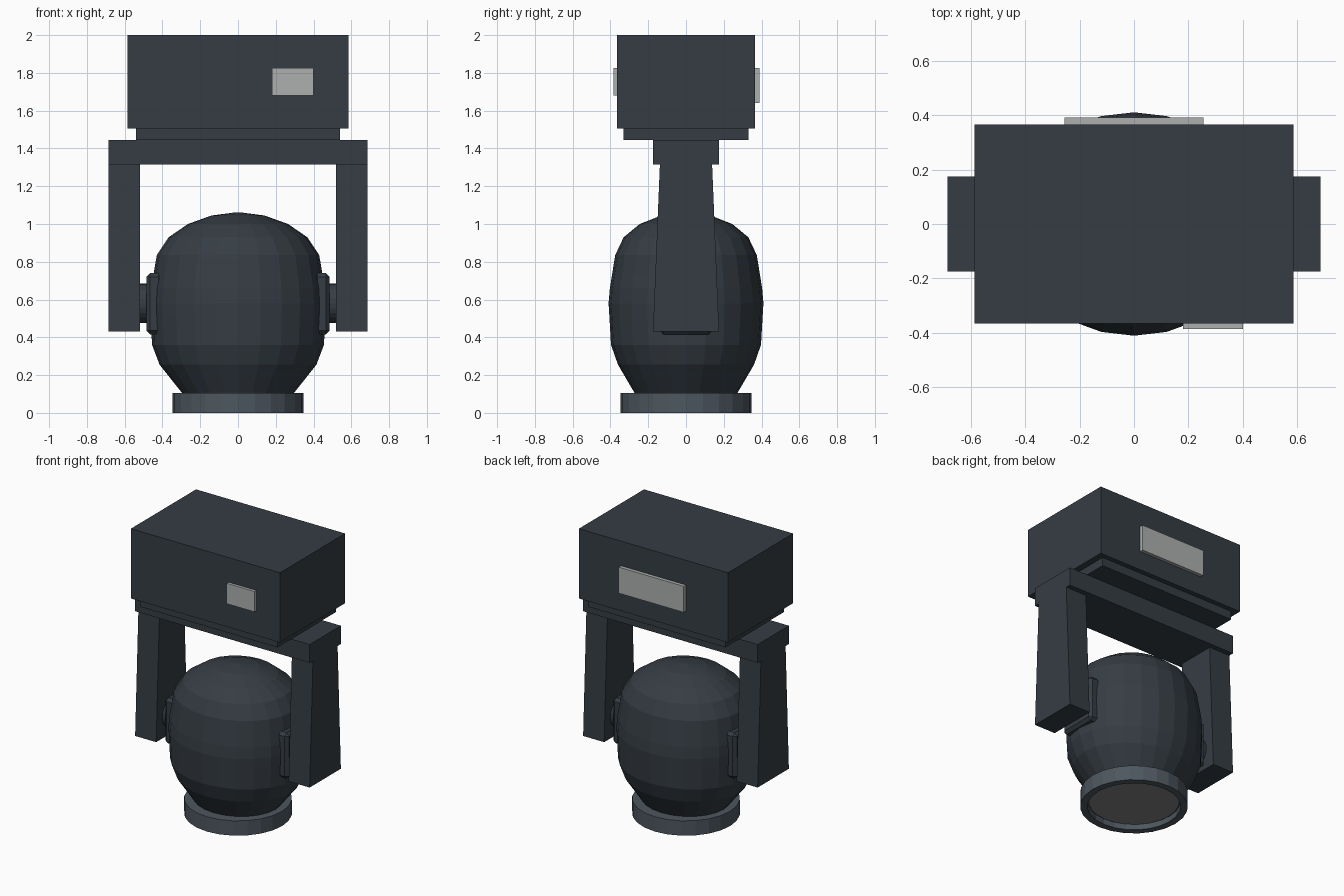
import bpy, bmesh, math

if "Cube" in bpy.data.objects:
    bpy.data.objects.remove(bpy.data.objects["Cube"])


def material(name, rgb):
    m = bpy.data.materials.new(name)
    m.diffuse_color = (*rgb, 1)
    m.use_nodes = True
    m.node_tree.nodes["Principled BSDF"].inputs["Base Color"].default_value = m.diffuse_color
    return m


DARK = material("dark_casing", (0.036, 0.046, 0.057))
RING = material("ring_slate", (0.075, 0.095, 0.115))
GREY = material("pale_grey", (0.42, 0.43, 0.43))
GLASS = material("lens_grey", (0.22, 0.22, 0.22))


def finish(bm, name, mat):
    bmesh.ops.recalc_face_normals(bm, faces=bm.faces)
    me = bpy.data.meshes.new(name)
    bm.to_mesh(me)
    bm.free()
    ob = bpy.data.objects.new(name, me)
    me.materials.append(mat)
    bpy.context.collection.objects.link(ob)
    return ob


def box(name, x0, x1, y0, y1, z0, z1, mat, top_y=1.0):
    """Box from its limits; top_y narrows the top in y."""
    bm = bmesh.new()
    bmesh.ops.create_cube(bm, size=1)
    for v in bm.verts:
        k = top_y if v.co.z > 0 else 1.0
        v.co = ((x0 + x1) / 2 + v.co.x * (x1 - x0),
                (y0 + y1) / 2 + v.co.y * (y1 - y0) * k,
                (z0 + z1) / 2 + v.co.z * (z1 - z0))
    return finish(bm, name, mat)


def loft(name, rows, mat, sides=24, closed=False):
    """Stack of elliptical rings (rx, ry, z); closed joins last ring to first."""
    bm = bmesh.new()
    rings = []
    for rx, ry, z in rows:
        rings.append([bm.verts.new((rx * math.cos(a), ry * math.sin(a), z))
                      for a in (2 * math.pi * i / sides for i in range(sides))])
    pairs = list(zip(rings, rings[1:]))
    if closed:
        pairs.append((rings[-1], rings[0]))
    else:
        bm.faces.new(rings[0])
        bm.faces.new(rings[-1])
    for a, b in pairs:
        for i in range(sides):
            j = (i + 1) % sides
            bm.faces.new((a[i], a[j], b[j], b[i]))
    return finish(bm, name, mat)


# Base housing and its step plate
box("base_housing", -0.585, 0.585, -0.365, 0.365, 1.505, 2.0, DARK)
box("base_plate", -0.54, 0.54, -0.33, 0.33, 1.445, 1.505, DARK)

# Panels on front and back of the housing
box("front_display", 0.18, 0.40, -0.385, -0.36, 1.68, 1.825, GREY)
box("back_panel", -0.255, 0.255, 0.36, 0.39, 1.64, 1.825, GREY)

# Yoke
box("yoke_beam", -0.685, 0.685, -0.175, 0.175, 1.315, 1.445, DARK)
for s, side in ((-1, "left"), (1, "right")):
    def span(a, b):
        return sorted((s * a, s * b))

    box(side + "_yoke_arm", *span(0.52, 0.685), -0.175, 0.175, 0.43, 1.315, DARK, 0.79)

    # Bevelled mounting plate on the head
    plate = box(side + "_pivot_plate", *span(0.40, 0.485), -0.14, 0.14, 0.415, 0.74, DARK)
    bev = plate.modifiers.new("bevel", "BEVEL")
    bev.width = 0.02
    bev.segments = 1

    # Tilt axle
    bm = bmesh.new()
    bmesh.ops.create_cone(bm, cap_ends=True, segments=24, radius1=0.105,
                          radius2=0.105, depth=0.08)
    axle = finish(bm, side + "_tilt_axle", DARK)
    axle.rotation_euler = (0, math.pi / 2, 0)
    axle.location = (s * 0.50, 0, 0.58)

# Head shell
loft("head_shell", [
    (0.285, 0.265, 0.09), (0.30, 0.275, 0.11), (0.415, 0.36, 0.255),
    (0.455, 0.397, 0.36), (0.462, 0.405, 0.50), (0.464, 0.41, 0.58),
    (0.46, 0.403, 0.66), (0.447, 0.391, 0.735), (0.43, 0.375, 0.835),
    (0.367, 0.33, 0.93), (0.265, 0.245, 1.0), (0.14, 0.13, 1.045),
    (0.01, 0.01, 1.062)], DARK)

# Lens ring and recessed lens
loft("lens_ring", [(0.347, 0.347, 0.0), (0.347, 0.347, 0.105),
                   (0.27, 0.27, 0.105), (0.27, 0.27, 0.05), (0.30, 0.30, 0.04),
                   (0.30, 0.30, 0.0)], RING, closed=True)
loft("lens", [(0.292, 0.292, 0.035), (0.292, 0.292, 0.06)], GLASS)
